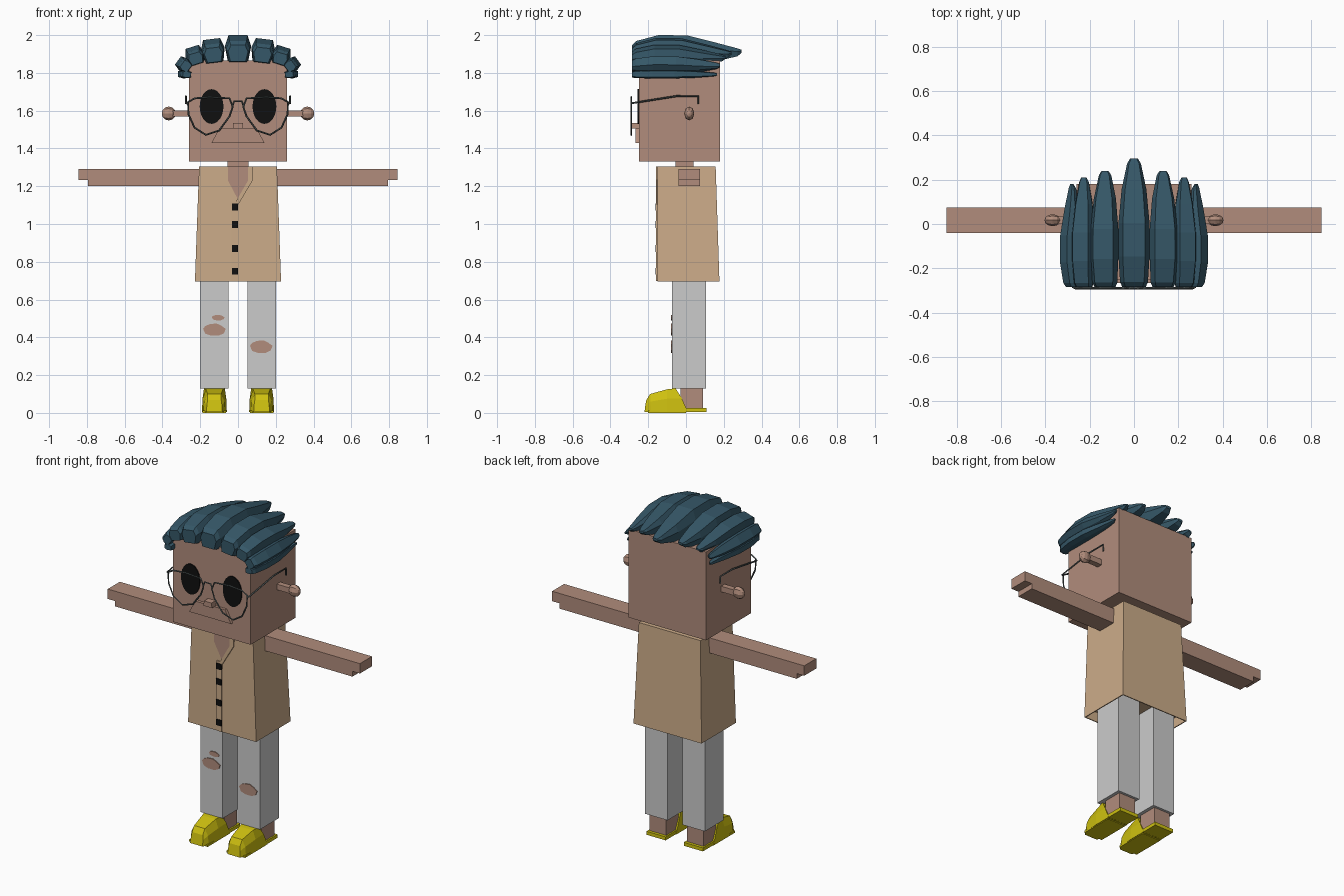
import bpy, bmesh, math
from mathutils import Matrix, Vector

cube = bpy.data.objects.get("Cube")
if cube:
    bpy.data.objects.remove(cube, do_unlink=True)


def material(name, r, g, b):
    m = bpy.data.materials.new(name)
    m.use_nodes = True
    m.diffuse_color = (r, g, b, 1)
    m.node_tree.nodes["Principled BSDF"].inputs["Base Color"].default_value = (r, g, b, 1)
    return m


SKIN = material("skin", 0.44, 0.265, 0.2)
SHIRT = material("tan shirt", 0.6, 0.41, 0.25)
PANTS = material("pale grey denim", 0.6, 0.6, 0.6)
SHOE = material("yellow leather", 0.62, 0.53, 0.005)
HAIR = material("blue hair", 0.036, 0.096, 0.138)
WIRE = material("dark metal", 0.07, 0.085, 0.085)
BLACK = material("black", 0.005, 0.005, 0.005)


def finish(name, bm, mat):
    bmesh.ops.recalc_face_normals(bm, faces=bm.faces)
    me = bpy.data.meshes.new(name)
    bm.to_mesh(me)
    bm.free()
    me.materials.append(mat)
    ob = bpy.data.objects.new(name, me)
    bpy.context.collection.objects.link(ob)
    return ob


def loft(name, rings, mat):
    """Skin a list of equal-length point rings and cap both ends."""
    bm = bmesh.new()
    rows = [[bm.verts.new(p) for p in ring] for ring in rings]
    for a, b in zip(rows, rows[1:]):
        for i in range(len(a)):
            j = (i + 1) % len(a)
            bm.faces.new((a[i], a[j], b[j], b[i]))
    bm.faces.new(rows[0])
    bm.faces.new(rows[-1])
    return finish(name, bm, mat)


def rect(x0, x1, y0, y1, z):
    return [(x0, y0, z), (x1, y0, z), (x1, y1, z), (x0, y1, z)]


def box(name, x, y, z, mat):
    return loft(name, [rect(*x, *y, z[0]), rect(*x, *y, z[1])], mat)


def plate(name, pts, y, depth, mat):
    """Front-facing plate from an x, z outline, its outer face at y."""
    return loft(name, [[(px, y + d, pz) for px, pz in pts] for d in (0, depth)], mat)


def ellipse(cx, cz, rx, rz, n):
    return [(cx + rx * math.cos(math.tau * i / n), cz + rz * math.sin(math.tau * i / n))
            for i in range(n)]


def wire(name, pts, closed=False):
    cu = bpy.data.curves.new(name, "CURVE")
    cu.dimensions = "3D"
    cu.bevel_depth = 0.005
    cu.bevel_resolution = 0
    cu.use_fill_caps = True
    sp = cu.splines.new("POLY")
    sp.points.add(len(pts) - 1)
    for p, co in zip(sp.points, pts):
        p.co = (*co, 1)
    sp.use_cyclic_u = closed
    cu.materials.append(WIRE)
    ob = bpy.data.objects.new(name, cu)
    bpy.context.collection.objects.link(ob)


# Head and neck
box("head", (-0.26, 0.26), (-0.25, 0.18), (1.33, 1.865), SKIN)
box("neck", (-0.055, 0.055), (-0.055, 0.04), (1.28, 1.335), SKIN)
plate("mouth", [(-0.14, 1.43), (0.14, 1.43), (0.1, 1.505), (-0.1, 1.505)], -0.267, 0.02, SKIN)
plate("nose", [(-0.028, 1.505), (0.028, 1.505), (0.025, 1.535), (-0.025, 1.535)], -0.29, 0.045, SKIN)

# Shirt, hollow at the hem
bm = bmesh.new()
top = [bm.verts.new(p) for p in rect(-0.206, 0.206, -0.15, 0.157, 1.305)]
hem = [bm.verts.new(p) for p in rect(-0.228, 0.228, -0.152, 0.177, 0.695)]
for i in range(4):
    j = (i + 1) % 4
    bm.faces.new((top[i], top[j], hem[j], hem[i]))
bm.faces.new(top)
base = bm.faces.new(hem)
bmesh.ops.recalc_face_normals(bm, faces=bm.faces)
bmesh.ops.inset_region(bm, faces=[base], thickness=0.008)
up = bmesh.ops.extrude_face_region(bm, geom=[base])
bmesh.ops.translate(bm, vec=(0, 0, 0.06),
                    verts=[v for v in up["geom"] if isinstance(v, bmesh.types.BMVert)])
bmesh.ops.delete(bm, geom=[base], context="FACES_ONLY")
finish("shirt", bm, SHIRT)

# Neckline, collar fold, placket and buttons
plate("neck_opening", [(-0.053, 1.305), (-0.053, 1.23), (0, 1.13), (0.053, 1.23), (0.053, 1.305)],
      -0.154, 0.008, SKIN)
plate("collar_fold", [(0.053, 1.305), (0.053, 1.23), (-0.01, 1.12), (0, 1.1), (0.08, 1.235), (0.08, 1.305)],
      -0.159, 0.009, SHIRT)
plate("placket", [(-0.035, 0.697), (0, 0.697), (0, 1.12), (-0.035, 1.12)], -0.158, 0.008, SHIRT)
for z in (1.09, 0.997, 0.87, 0.75):
    plate("button", [(-0.033, z - 0.018), (0, z - 0.018), (0, z + 0.018), (-0.033, z + 0.018)],
          -0.162, 0.008, BLACK)

# Paired parts
for s, side in ((1, "left"), (-1, "right")):
    # Eyes and ears
    plate(side + "_eye", ellipse(0.14 * s, 1.622, 0.063, 0.092, 24), -0.256, 0.008, BLACK)
    bm = bmesh.new()
    bmesh.ops.create_uvsphere(bm, u_segments=8, v_segments=6, radius=1,
                              matrix=Matrix.Translation((0.367 * s, 0.017, 1.585))
                              @ Matrix.Diagonal((0.037, 0.027, 0.037, 1)) @ Matrix.Rotation(math.pi / 2, 4, "Y"))
    finish(side + "_ear_ball", bm, SKIN)
    box(side + "_ear_stem", (0.25 * s, 0.345 * s), (0, 0.034), (1.568, 1.602), SKIN)

    # Arms with a stepped end
    box(side + "_arm", (0.2 * s, 0.845 * s), (-0.04, 0.075), (1.232, 1.292), SKIN)
    box(side + "_arm_underside", (0.2 * s, 0.795 * s), (-0.04, 0.075), (1.2, 1.232), SKIN)

    # Trouser legs and ankles
    box(side + "_trouser_leg", (0.05 * s, 0.2 * s), (-0.075, 0.105), (0.128, 0.76), PANTS)
    box(side + "_ankle", (0.07 * s, 0.18 * s), (-0.03, 0.09), (0.015, 0.14), SKIN)

    # Shoes: flat heel sole and a faceted toe box
    c = 0.125 * s
    box(side + "_heel_sole", (c - 0.064, c + 0.064), (-0.02, 0.108), (0.005, 0.026), SHOE)
    rings = []
    for y, yt, h, w, wt in ((-0.22, -0.21, 0.068, 0.042, 0.036), (-0.185, -0.19, 0.1, 0.058, 0.036),
                            (-0.1, -0.1, 0.125, 0.066, 0.045), (0.01, -0.055, 0.13, 0.066, 0.055)):
        ym = y + (yt - y) * 0.5
        rings.append([(c - w, y, 0.004), (c + w, y, 0.004), (c + w * 0.95, ym, h * 0.6),
                      (c + wt, yt, h), (c - wt, yt, h), (c - w * 0.95, ym, h * 0.6)])
    loft(side + "_shoe_upper", rings, SHOE)
    plate(side + "_toe_sole", [(c - 0.062, 0), (c + 0.062, 0), (c + 0.062, 0.012), (c - 0.062, 0.012)],
          -0.2, 0.2, SHOE)

    # Spectacles
    lens = [(0.265, 1.645), (0.262, 1.58), (0.23, 1.51), (0.17, 1.472), (0.1, 1.495), (0.045, 1.57),
            (0.028, 1.62), (0.045, 1.665), (0.15, 1.672), (0.23, 1.665)]
    wire(side + "_lens_rim", [(x * s, -0.29, z) for x, z in lens], True)
    wire(side + "_temple", [(0.262 * s, -0.29, 1.637), (0.276 * s, -0.285, 1.64),
                            (0.276 * s, -0.05, 1.677), (0.276 * s, 0.065, 1.677), (0.276 * s, 0.065, 1.635)])
wire("bridge", [(-0.03, -0.29, 1.625), (-0.02, -0.29, 1.65), (0.02, -0.29, 1.65), (0.03, -0.29, 1.625)])

# Ripped knees
rip = [(-1, 0.1), (-0.8, -0.7), (-0.3, -1), (0.4, -1), (0.85, -0.6), (1, 0.1),
       (0.6, 0.6), (0.2, 0.95), (-0.4, 0.85), (-0.8, 0.55)]
for name, cx, cz, rx, rz in (("right_knee_rip", -0.125, 0.442, 0.06, 0.033),
                             ("right_small_rip", -0.105, 0.505, 0.034, 0.015),
                             ("left_knee_rip", 0.123, 0.352, 0.06, 0.034)):
    plate(name, [(cx + rx * u, cz + rz * v) for u, v in rip], -0.08, 0.008, SKIN)

# Hair: tapering locks swept from the brow to the back
SECTIONS = ((0, 0, 0.62, 0.75), (0.04, -0.02, 0.78, 0.9), (0.24, -0.05, 1, 1), (0.5, -0.05, 0.99, 1),
            (0.76, 0, 0.72, 0.8), (0.96, 0.2, 0.5, 0.45), (1, 0.33, 0.44, 0.25))


def lock(name, x, z, tilt, width, height, tip):
    up = Vector((math.sin(tilt), 0, math.cos(tilt)))
    across = Vector((math.cos(tilt), 0, -math.sin(tilt)))
    rings = []
    for t, lo, hi, w in SECTIONS:
        origin = Vector((x, -0.285 + (tip + 0.285) * t, z))
        mid = lo + (hi - lo) * 0.6
        outline = ((-0.75, lo), (0.75, lo), (1, mid), (0.72, hi), (-0.72, hi), (-1, mid))
        rings.append([origin + across * (u * w * width) + up * (v * height) for u, v in outline])
    loft(name, rings, HAIR)


lock("crown_lock", 0, 1.86, 0, 0.07, 0.14, 0.295)
for s, side in ((1, "left"), (-1, "right")):
    for name, x, z, tilt, width, height, tip in (
            ("inner_lock", 0.125, 1.857, 0.12, 0.063, 0.123, 0.24),
            ("outer_lock", 0.215, 1.848, 0.3, 0.05, 0.094, 0.21),
            ("upper_side_lock", 0.257, 1.822, 0.95, 0.038, 0.075, 0.18),
            ("lower_side_lock", 0.25, 1.79, 1.5, 0.022, 0.068, 0.165)):
        lock(f"{side}_{name}", x * s, z, tilt * s, width, height, tip)
